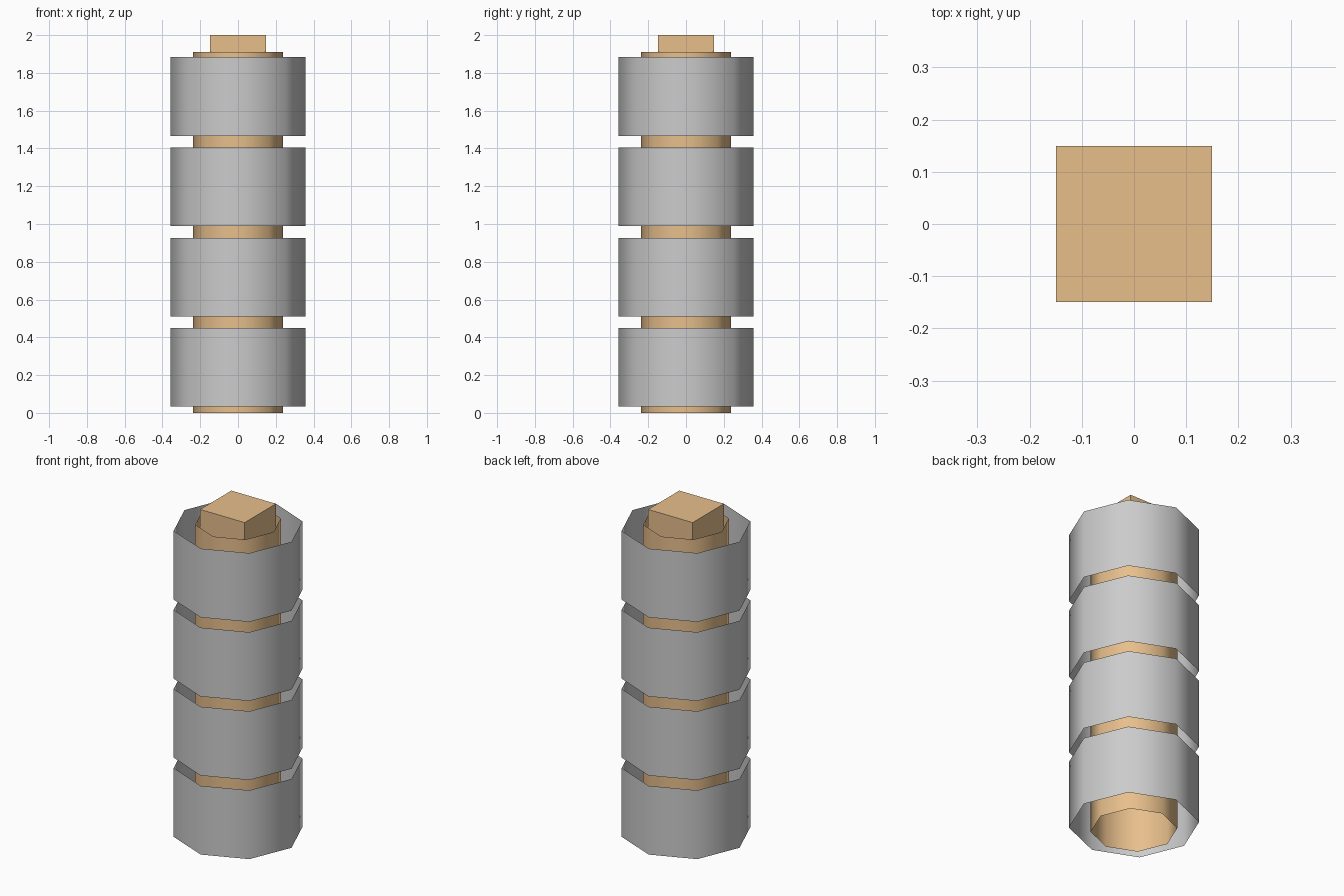
import bpy

if "Cube" in bpy.data.objects:
    bpy.data.objects.remove(bpy.data.objects["Cube"])

tan = bpy.data.materials.new("tan")
tan.diffuse_color = (0.8, 0.52, 0.26, 1)
tan.use_nodes = True
tan.node_tree.nodes["Principled BSDF"].inputs["Base Color"].default_value = tan.diffuse_color

SIDES = 8


def open_tube(name, radius, z0, z1, material=None):
    # Thin open-ended octagonal sleeve, corners on the x and y axes
    bpy.ops.mesh.primitive_cylinder_add(
        vertices=SIDES, radius=radius, depth=z1 - z0,
        end_fill_type='NOTHING', location=(0, 0, (z0 + z1) / 2))
    ob = bpy.context.object
    ob.name = name
    bpy.ops.object.shade_smooth()
    if material:
        ob.data.materials.append(material)
    return ob


# Inner core tube
open_tube("core_tube", 0.238, 0.0, 1.91, tan)

# Four outer sleeves
for i in range(4):
    z = 0.033 + i * 0.478
    open_tube(f"outer_sleeve_{i + 1}", 0.358, z, z + 0.416)

# Square plug in the top of the core
bpy.ops.mesh.primitive_cube_add(size=0.298, location=(0, 0, 2 - 0.149))
plug = bpy.context.object
plug.name = "top_plug"
plug.data.materials.append(tan)
